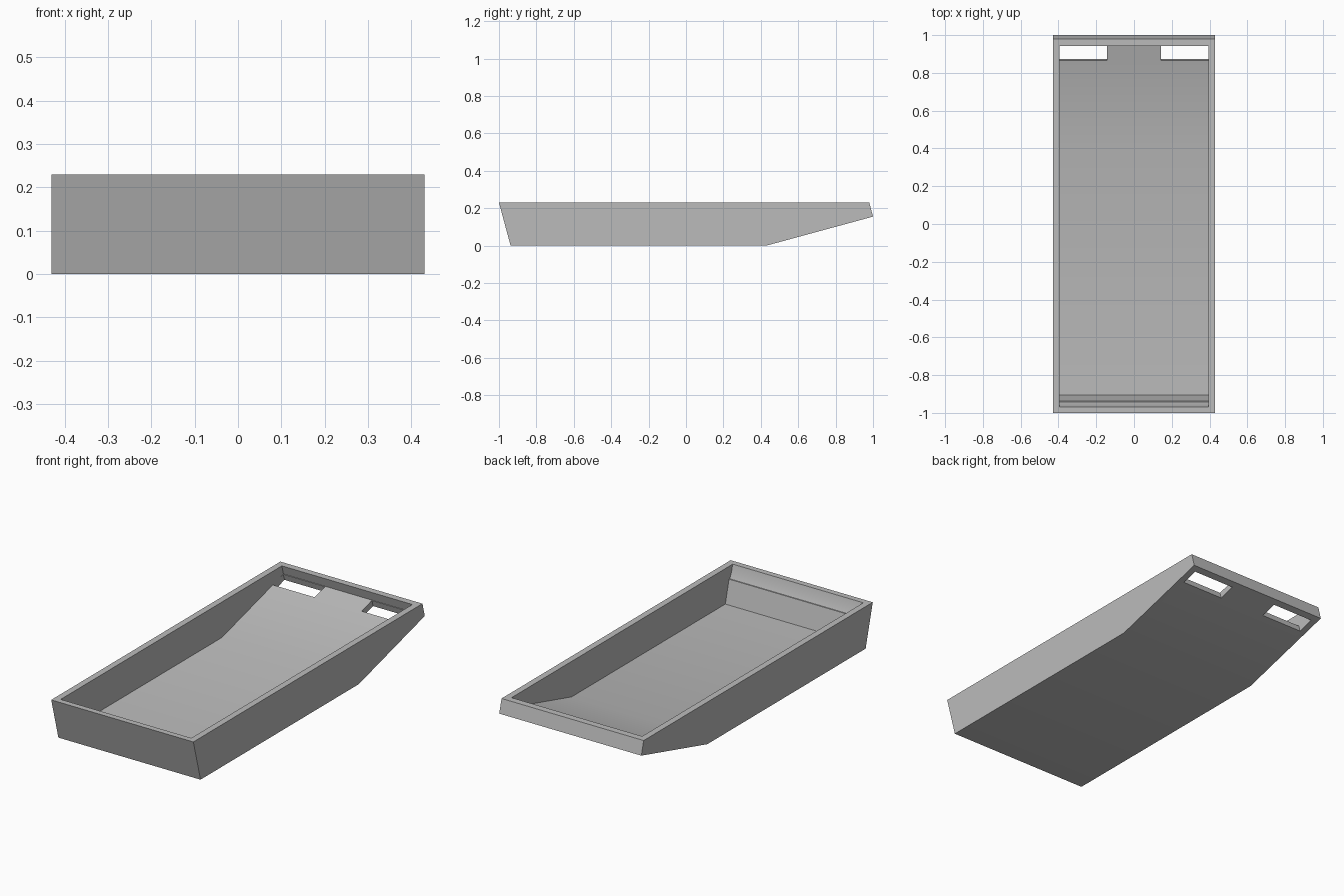
import bpy, bmesh, math
from mathutils import Vector

if "Cube" in bpy.data.objects:
    bpy.data.objects.remove(bpy.data.objects["Cube"])

grey = bpy.data.materials.new("plain grey")
grey.diffuse_color = (0.5, 0.5, 0.5, 1)
grey.use_nodes = True
grey.node_tree.nodes["Principled BSDF"].inputs["Base Color"].default_value = grey.diffuse_color


def extrude_profile(name, profile, x0, x1):
    """Solid made by sweeping a (y, z) profile from x0 to x1."""
    bm = bmesh.new()
    face = bm.faces.new([bm.verts.new((x0, y, z)) for y, z in profile])
    swept = bmesh.ops.extrude_face_region(bm, geom=[face])["geom"]
    moved = [v for v in swept if isinstance(v, bmesh.types.BMVert)]
    bmesh.ops.translate(bm, verts=moved, vec=Vector((x1 - x0, 0, 0)))
    bmesh.ops.recalc_face_normals(bm, faces=bm.faces)
    mesh = bpy.data.meshes.new(name)
    bm.to_mesh(mesh)
    bm.free()
    obj = bpy.data.objects.new(name, mesh)
    bpy.context.collection.objects.link(obj)
    return obj


def cut(target, cutter):
    """Subtract the cutter, then remove it."""
    mod = target.modifiers.new("cut", "BOOLEAN")
    mod.operation = "DIFFERENCE"
    mod.solver = "EXACT"
    mod.object = cutter
    bpy.context.view_layer.objects.active = target
    bpy.ops.object.modifier_apply(modifier=mod.name)
    bpy.data.objects.remove(cutter)


# Outer shell: slanted ends and a floor that ramps up at the back
tray = extrude_profile("tray", [(-1, 0.23), (-0.938, 0), (0.43, 0),
                                (1, 0.155), (0.98, 0.23)], -0.43, 0.43)

# Hollow inside, with a small ledge across the front wall
slope = math.tan(math.radians(15.2))
floor, bend = 0.036, 0.425
back_y = 0.957
back_z = floor + (back_y - bend) * slope
cut(tray, extrude_profile("cavity", [
    (-0.979, 0.27), (-0.957, 0.19), (-0.942, 0.16), (-0.936, 0.16),
    (-0.904, floor), (bend, floor), (back_y, back_z),
    (0.932, 0.27)], -0.395, 0.395))

# Two slots through the ramp, square to it, against the back wall
along = Vector((math.cos(math.radians(15.2)), math.sin(math.radians(15.2))))
normal = Vector((-along.y, along.x))
corner = Vector((back_y, back_z))
length = 0.095
slot = [corner + normal * 0.01 - along * length, corner + normal * 0.01 - along * 0.003,
        corner - normal * 0.08 - along * 0.0005, corner - normal * 0.08 - along * length]
for x0, x1 in ((-0.394, -0.142), (0.142, 0.394)):
    cut(tray, extrude_profile("slot", slot, x0, x1))

# Finish: soft bend in the floor, crisp edges elsewhere
tray.data.materials.clear()
tray.data.materials.append(grey)
for poly in tray.data.polygons:
    poly.material_index = 0
bpy.ops.object.select_all(action="DESELECT")
tray.select_set(True)
bpy.context.view_layer.objects.active = tray
bpy.ops.object.shade_smooth_by_angle(angle=math.radians(20))
